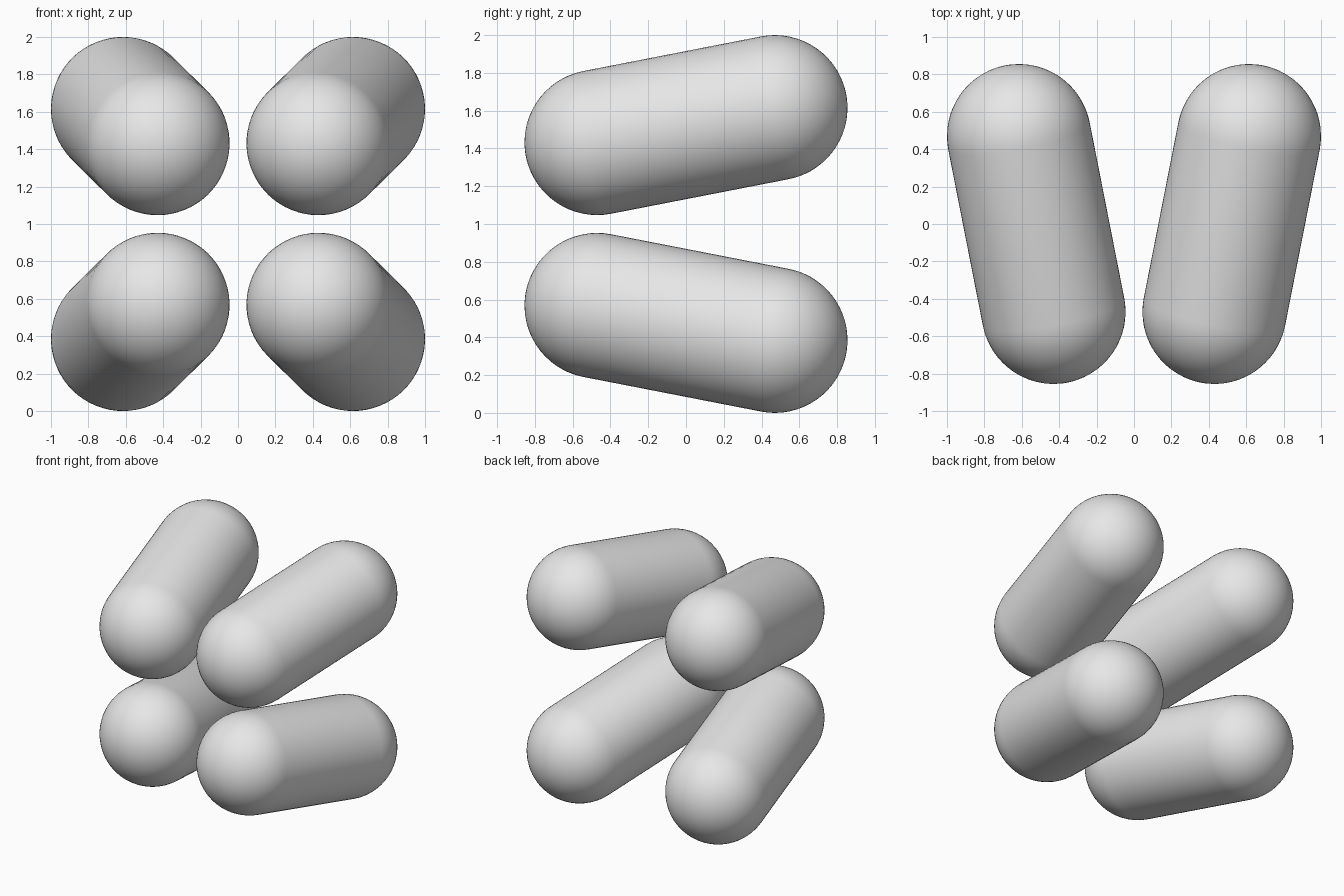
import bpy, bmesh
from math import pi, sin, cos
from mathutils import Vector, Matrix

cube = bpy.data.objects.get("Cube")
if cube:
    bpy.data.objects.remove(cube, do_unlink=True)

RADIUS = 0.385
SEGMENTS = 64
CAP_STEPS = 16

# One plain grey for every capsule
grey = bpy.data.materials.new("plain grey")
grey.use_nodes = True
colour = (0.8, 0.8, 0.8, 1)
grey.diffuse_color = colour
grey.node_tree.nodes["Principled BSDF"].inputs["Base Color"].default_value = colour


def capsule(name, start, end):
    """Spin a rounded profile into a capsule between two cap centres."""
    axis = end - start
    half = axis.length / 2
    bm = bmesh.new()
    profile = []
    for side in (-1, 1):
        for i in range(CAP_STEPS + 1):
            step = CAP_STEPS - i if side < 0 else i
            a = step / CAP_STEPS * pi / 2
            profile.append(bm.verts.new((RADIUS * cos(a), 0, side * (half + RADIUS * sin(a)))))
    edges = [bm.edges.new(pair) for pair in zip(profile, profile[1:])]
    bmesh.ops.spin(bm, geom=profile + edges, cent=(0, 0, 0), axis=(0, 0, 1),
                   angle=2 * pi, steps=SEGMENTS)
    bmesh.ops.remove_doubles(bm, verts=bm.verts, dist=0.0001)
    bmesh.ops.recalc_face_normals(bm, faces=bm.faces)
    turn = axis.to_track_quat('Z', 'Y').to_matrix().to_4x4()
    bm.transform(Matrix.Translation((start + end) / 2) @ turn)
    for face in bm.faces:
        face.smooth = True
    mesh = bpy.data.meshes.new(name)
    bm.to_mesh(mesh)
    bm.free()
    mesh.materials.append(grey)
    obj = bpy.data.objects.new(name, mesh)
    bpy.context.collection.objects.link(obj)


# Four capsules, mirrored left/right and up/down, spreading towards the back
for x_name, sx in (("left", 1), ("right", -1)):
    for z_name, sz in (("upper", 1), ("lower", -1)):
        front = Vector((sx * 0.43, -0.47, 1 + sz * 0.432))
        back = Vector((sx * 0.615, 0.47, 1 + sz * 0.615))
        capsule(f"{z_name}_{x_name}_capsule", front, back)
